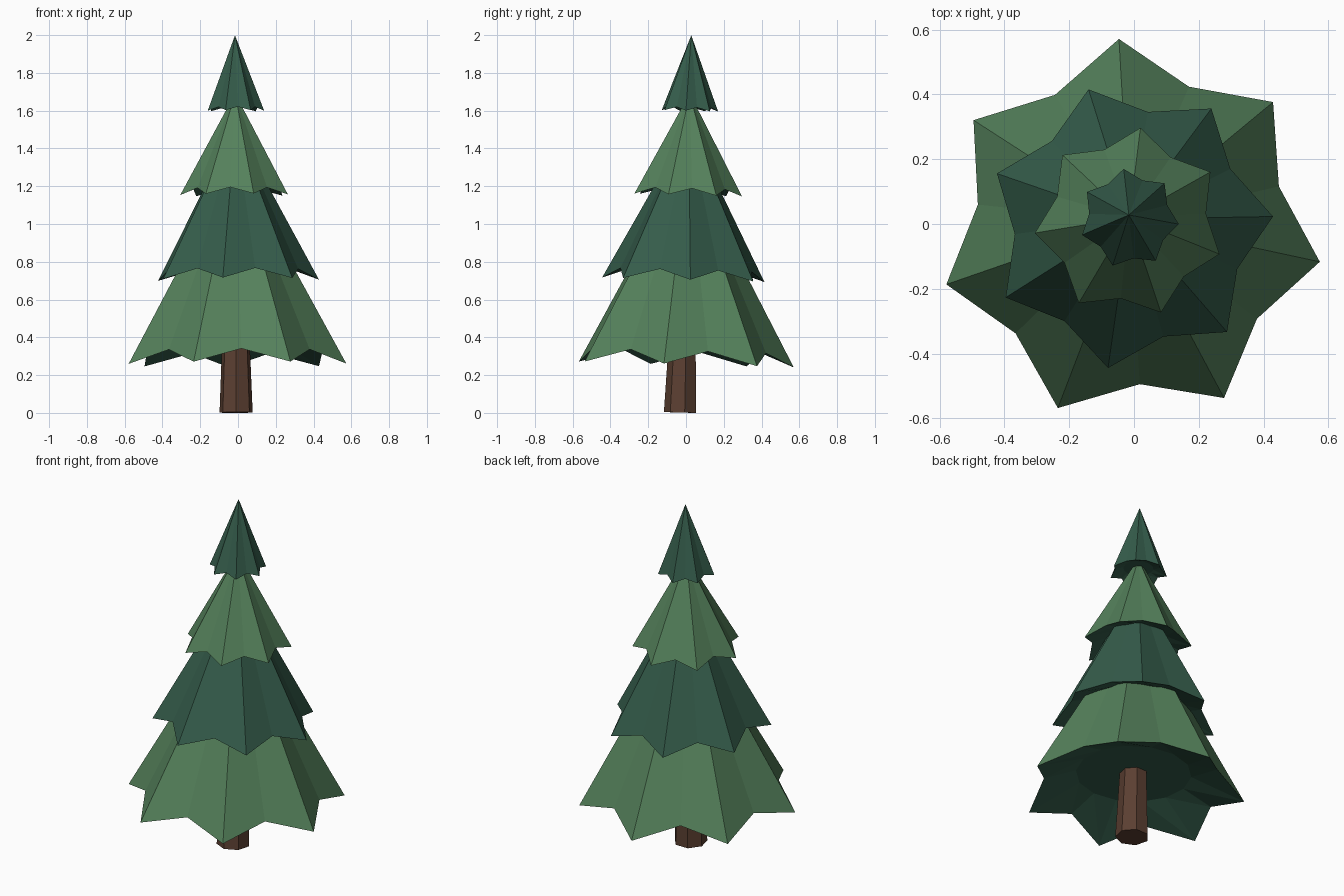
import bpy, bmesh, math
from mathutils import Matrix

if "Cube" in bpy.data.objects:
    bpy.data.objects.remove(bpy.data.objects["Cube"])

LEAN = Matrix.Translation((-0.01, -0.027, 0.002)) @ Matrix.Rotation(-0.0275, 4, 'X') @ Matrix.Rotation(-0.003, 4, 'Y')
POINTS = 7


def material(name, rgb):
    m = bpy.data.materials.new(name)
    m.diffuse_color = (*rgb, 1)
    m.use_nodes = True
    m.node_tree.nodes["Principled BSDF"].inputs["Base Color"].default_value = m.diffuse_color
    return m


LIGHT = material("light_green", (0.09, 0.22, 0.105))
DARK = material("dark_green", (0.035, 0.108, 0.07))
BARK = material("bark", (0.105, 0.05, 0.031))


def ring(bm, n, start, radius_z):
    verts = []
    for i in range(n):
        r, z = radius_z[i % len(radius_z)]
        a = math.radians(start) + 2 * math.pi * i / n
        verts.append(bm.verts.new((r * math.cos(a), r * math.sin(a), z)))
    return verts


def bridge(bm, a, b, mat=0):
    n = len(a)
    for i in range(n):
        j = (i + 1) % n
        # triangulated so every facet stays flat
        for tri in ((a[i], a[j], b[j]), (a[i], b[j], b[i])):
            bm.faces.new(tri).material_index = mat


def finish(bm, name, mats):
    bmesh.ops.recalc_face_normals(bm, faces=bm.faces)
    me = bpy.data.meshes.new(name)
    bm.to_mesh(me)
    bm.free()
    for m in mats:
        me.materials.append(m)
    ob = bpy.data.objects.new(name, me)
    ob.matrix_world = LEAN
    bpy.context.collection.objects.link(ob)


def tier(name, r, z, apex, phase, mat):
    # star-shaped skirt rising to a point, with a hollowed dark underside
    bm = bmesh.new()
    n = POINTS * 2
    notch_z = z + 0.12 * r
    rim = ring(bm, n, phase, [(r, z), (r * 0.806, notch_z)])
    tip = bm.verts.new((0, 0, apex))
    for i in range(n):
        bm.faces.new((rim[i], rim[(i + 1) % n], tip))
    inner = ring(bm, n, phase, [(r * 0.52, notch_z + 0.1 * r)])
    bridge(bm, rim, inner, 1)
    bm.faces.new(inner).material_index = 1
    finish(bm, name, [mat, DARK])


# foliage tiers: radius, tip height, apex height, angle of first tip
tier("bottom_tier", 0.592, 0.255, 1.33, -9.4, LIGHT)
tier("lower_middle_tier", 0.442, 0.703, 1.52, 4.0, DARK)
tier("upper_middle_tier", 0.294, 1.152, 1.69, -19.4, LIGHT)
tier("top_tier", 0.154, 1.598, 1.998, -6.5, DARK)

# seven-sided tapered trunk
bm = bmesh.new()
foot = ring(bm, 7, -90, [(0.09, 0)])
head = ring(bm, 7, -90, [(0.073, 0.42)])
for i in range(7):
    j = (i + 1) % 7
    bm.faces.new((foot[i], foot[j], head[j], head[i]))
bm.faces.new(foot)
bm.faces.new(head)
finish(bm, "trunk", [BARK])
